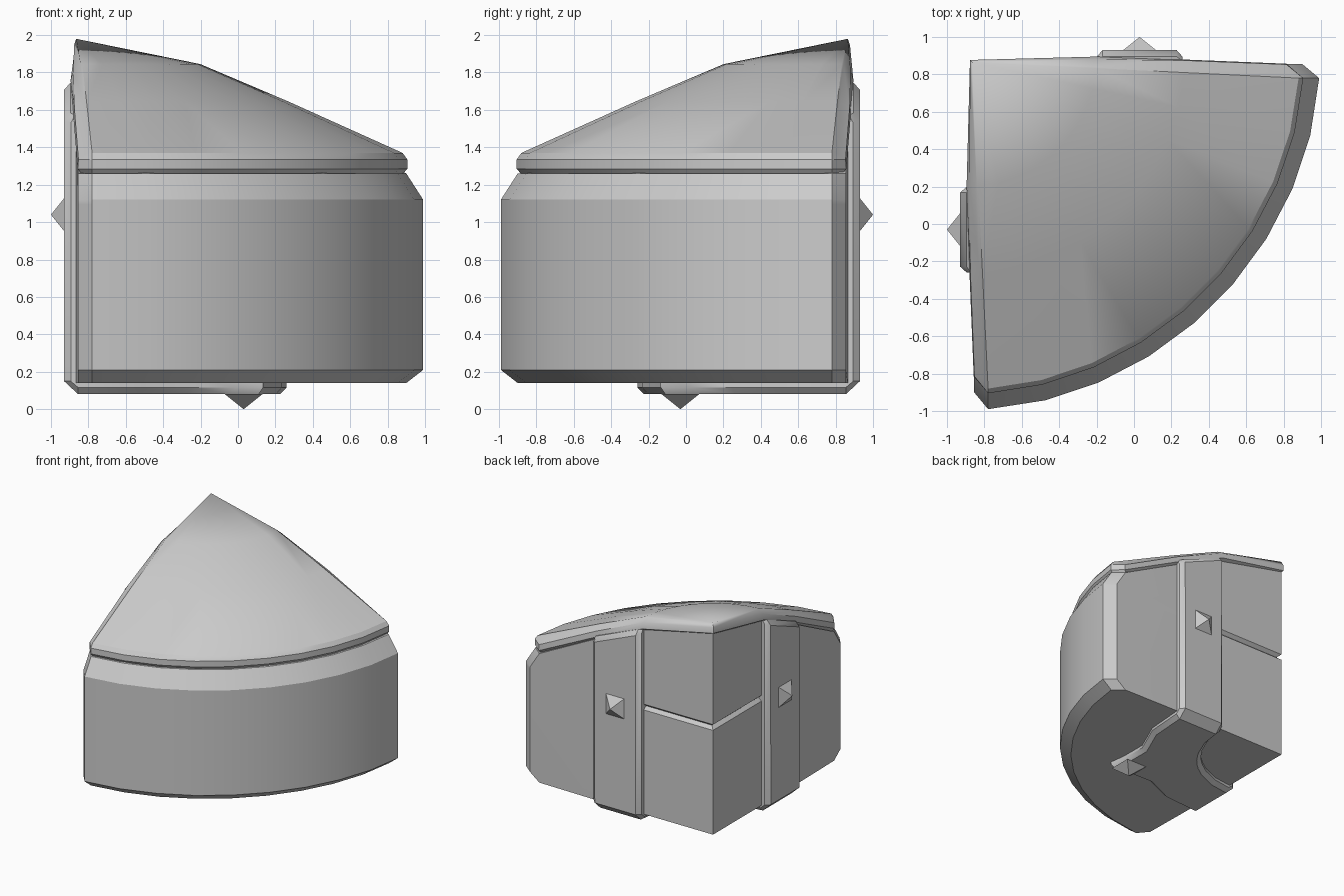
import bpy, bmesh, math
from mathutils import Vector

if "Cube" in bpy.data.objects:
    bpy.data.objects.remove(bpy.data.objects["Cube"])

# The part is symmetric about a diagonal: a and b run along the two walls from the corner
def P(a, b, z):
    return Vector((a - .865, .865 - b, z))

def finish(name, verts, faces, angle=30):
    me = bpy.data.meshes.new(name)
    me.from_pydata(verts, [], faces)
    bm = bmesh.new()
    bm.from_mesh(me)
    bmesh.ops.recalc_face_normals(bm, faces=bm.faces)
    bm.to_mesh(me)
    bm.free()
    ob = bpy.data.objects.new(name, me)
    bpy.context.collection.objects.link(ob)
    bpy.ops.object.select_all(action='DESELECT')
    bpy.context.view_layer.objects.active = ob
    ob.select_set(True)
    bpy.ops.object.shade_smooth_by_angle(angle=math.radians(angle))
    return ob

def bridge(r0, r1):
    n = len(r0)
    return [(r0[i], r0[(i + 1) % n], r1[(i + 1) % n], r1[i]) for i in range(n)]

def loft(name, rings, angle=30):
    n = len(rings[0])
    ids = [list(range(k * n, (k + 1) * n)) for k in range(len(rings))]
    faces = [ids[0], ids[-1]]
    for r0, r1 in zip(ids, ids[1:]):
        faces += bridge(r0, r1)
    return finish(name, [v for r in rings for v in r], faces, angle)

def arc(radius):
    pts = []
    for i in range(10):
        t = math.radians(10 * i)
        r = radius - .06 * math.sin(2 * t)
        pts.append((.085 + r * math.cos(t), .085 + r * math.sin(t)))
    return pts

# Quarter-round footprint: corner, wall, arc, wall
def outline(radius, corner, mid, far, end):
    wall = [(.66, mid), (1.12, far), (radius - .005, end)]
    back = [(b, a) for a, b in reversed(wall)]
    return [(corner, corner)] + wall + arc(radius) + back

def heights(c, mid, far, rim):
    return [c, mid, far] + [rim] * 12 + [far, mid]

def ring(pts, zs):
    return [P(a, b, z) for (a, b), z in zip(pts, zs)]

# Body: stone wedge with a groove round its corner block
R = 1.77
layers = [(.14, R - .09, 0), (.21, R, 0), (1.045, R, 0), (1.07, R, .03),
          (1.095, R, 0), (1.12, R, 0)]
rings = [ring(outline(r, g, g, 0, .01), [z] * 17) for z, r, g in layers]
rings.append(ring(outline(R - .09, 0, 0, 0, .01), heights(1.92, 1.75, 1.54, 1.26)))
loft("stone_body", rings)

# Roof: convex cone sector with a rounded lip
rim = arc(1.66)
rays = [(1.69, .06)] + rim + [(.06, 1.69)]
verts = [P(0, 0, 1.98)]
for f, z in ((.38, 1.845), (.65, 1.645), (1, 1.37)):
    verts += [P(a * f, b * f, z) for a, b in rays]
n = len(rays)
g = [list(range(1 + k * n, 1 + (k + 1) * n)) for k in range(3)]
faces = [(0, g[0][i], g[0][i + 1]) for i in range(n - 1)]
for k in range(2):
    faces += [(g[k][i], g[k + 1][i], g[k + 1][i + 1], g[k][i + 1]) for i in range(n - 1)]
prev = [0, g[0][0], g[1][0]] + g[2] + [g[1][-1], g[0][-1]]
tops = heights(1.98, 1.845, 1.645, 1.37)
for drop, radius, c, m, fa, e in ((.035, 1.685, -.012, -.015, -.01, .012),
                                  (.085, 1.685, -.012, -.03, -.015, .008),
                                  (.115, 1.66, .02, .02, .02, .03)):
    start = len(verts)
    verts += ring(outline(radius, c, m, fa, e), [z - drop for z in tops])
    cur = list(range(start, start + 17))
    faces += bridge(prev, cur)
    prev = cur
finish("roof", verts, faces + [prev])

# Strap: up both walls and under the base, pointed on the diagonal
def polar(r, deg):
    t = math.radians(deg)
    return (r * math.cos(t), r * math.sin(t))

# inner edge, outer edge, inner z, outer z, inward depth (a, b, z)
half = [
    ((.665, -.03), (1.125, -.03), 1.76, 1.57, (0, .06, 0)),
    ((.665, -.065), (1.125, -.065), 1.72, 1.53, (0, .09, 0)),
    ((.665, -.065), (1.125, -.065), .15, .15, (0, .09, 0)),
    ((.665, .01), (1.125, .01), .08, .08, (0, 0, .09)),
    (polar(.665, 15), (1.10, .35), .08, .08, (0, 0, .09)),
    (polar(.665, 30), (.98, .62), .08, .08, (0, 0, .09)),
    (polar(.665, 39), (.98, .85), .08, .08, (0, 0, .09)),
]
tip = (polar(.665, 45), (1.0, 1.0), .08, .08, (0, 0, .09))
mirrored = [(i[::-1], o[::-1], zi, zo, (d[1], d[0], d[2]))
            for i, o, zi, zo, d in reversed(half)]
rings = []
for i, o, zi, zo, d in half + [tip] + mirrored:
    pi, po = P(*i, zi), P(*o, zo)
    depth = Vector((d[0], -d[1], d[2]))
    w = (po - pi).normalized() * .035
    rings.append([pi + depth, pi + depth * .4, pi + w, po - w, po + depth * .4, po + depth])
loft("strap", rings, 35)

# Studs: square pyramids on the strap
def stud(name, centre, normal, u, v):
    c, nrm, u, v = (Vector(x) for x in (centre, normal, u, v))
    base = [c + u * s * .1 + v * t * .1 for s, t in ((-1, -1), (1, -1), (1, 1), (-1, 1))]
    verts = base + [c + nrm * .08]
    finish(name, verts, [(0, 1, 2, 3)] + [(i, (i + 1) % 4, 4) for i in range(4)], 5)

X, Y, Z = (1, 0, 0), (0, 1, 0), (0, 0, 1)
stud("left_stud", (-.92, -.03, 1.04), (-1, 0, 0), Y, Z)
stud("back_stud", (.03, .92, 1.04), Y, X, Z)
stud("bottom_stud", (.03, -.03, .08), (0, 0, -1), X, Y)
